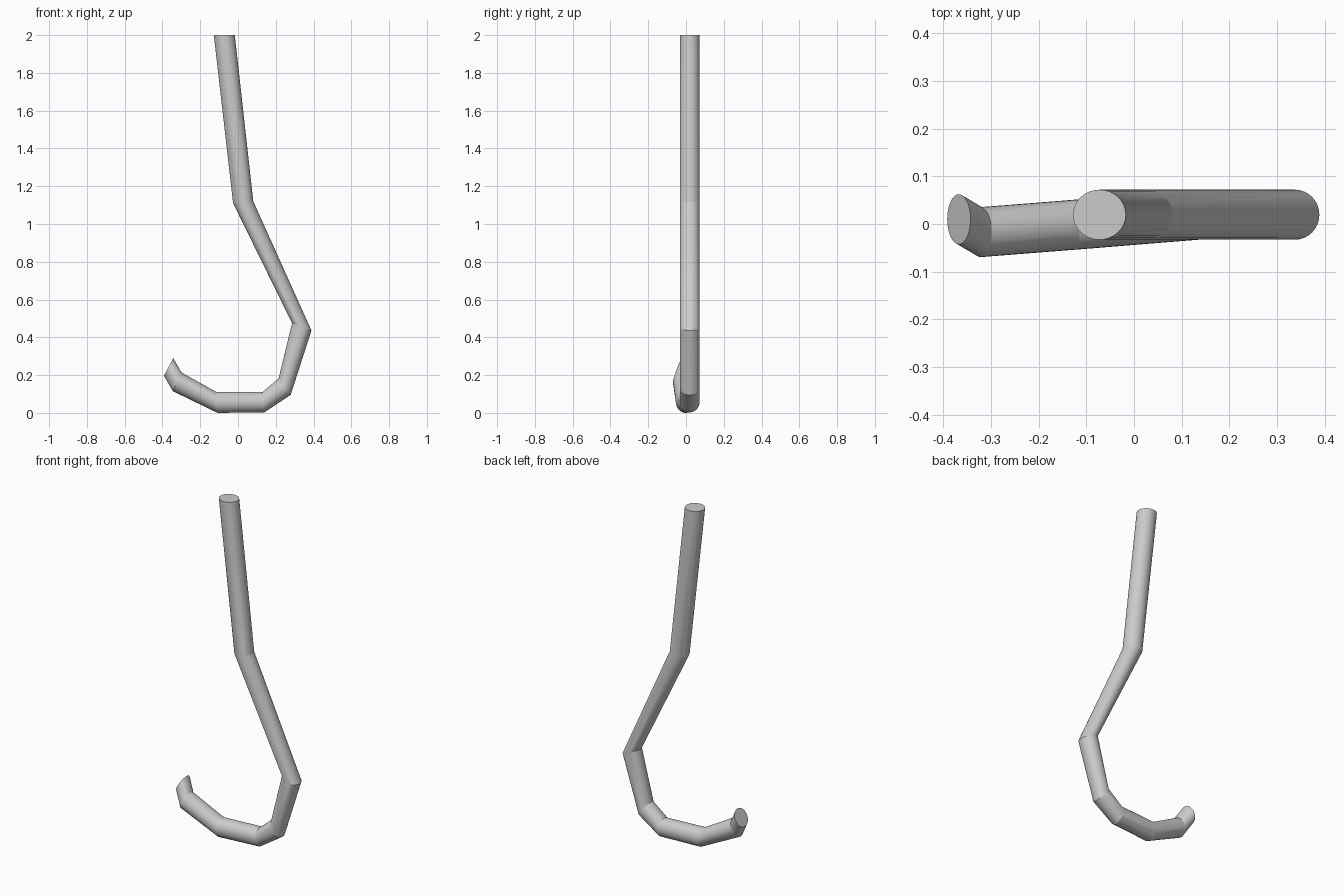
import bpy, bmesh, math
from mathutils import Vector

if "Cube" in bpy.data.objects:
    bpy.data.objects.remove(bpy.data.objects["Cube"])

SIDES = 32
RADIUS = 0.0525

# Rings along the hook: left/inner x, z, right/outer x, z, centre y
RINGS = [
    (-0.128, 2.0, -0.017, 2.0, 0.0195),
    (-0.026, 1.11, 0.081, 1.12, 0.0195),
    (0.286, 0.475, 0.389, 0.436, 0.0195),
    (0.215, 0.182, 0.279, 0.095, 0.0195),
    (0.13, 0.111, 0.14, 0.003, 0.0195),
    (-0.115, 0.111, -0.108, 0.0, -0.0005),
    (-0.299, 0.214, -0.345, 0.115, -0.017),
    (-0.343, 0.29, -0.392, 0.197, 0.01),
]

# Bent rod: rings joined by straight tube sections and capped at both ends
bm = bmesh.new()
loops = []
for xi, zi, xo, zo, y in RINGS:
    centre = Vector(((xi + xo) / 2, y, (zi + zo) / 2))
    across = Vector(((xo - xi) / 2, 0, (zo - zi) / 2))
    depth = Vector((0, RADIUS, 0))
    angles = [2 * math.pi * i / SIDES for i in range(SIDES)]
    loops.append([bm.verts.new(centre + across * math.cos(a) + depth * math.sin(a))
                  for a in angles])

for a, b in zip(loops, loops[1:]):
    for i in range(SIDES):
        j = (i + 1) % SIDES
        bm.faces.new((a[i], a[j], b[j], b[i]))
bm.faces.new(loops[0])
bm.faces.new(loops[-1])
bmesh.ops.recalc_face_normals(bm, faces=bm.faces)

mesh = bpy.data.meshes.new("hook_rod")
bm.to_mesh(mesh)
bm.free()
rod = bpy.data.objects.new("hook_rod", mesh)
bpy.context.collection.objects.link(rod)

# Smooth round the tube, crisp at the bends
bpy.context.view_layer.objects.active = rod
rod.select_set(True)
bpy.ops.object.shade_smooth_by_angle(angle=math.radians(15))
